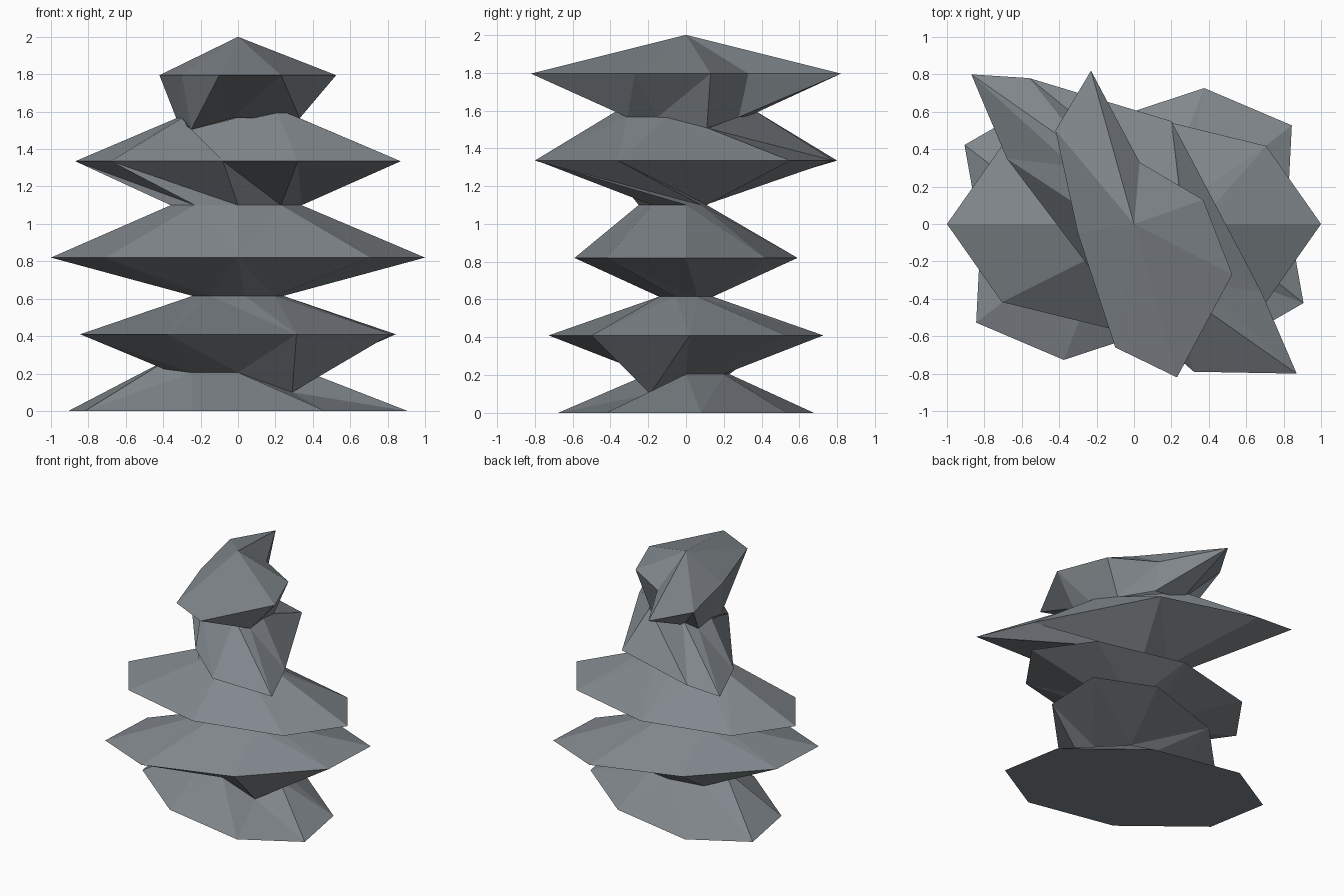
import bpy, bmesh
from math import cos, sin, radians, tau
from mathutils import Vector

cube = bpy.data.objects.get("Cube")
if cube:
    bpy.data.objects.remove(cube, do_unlink=True)

SIDES = 8
stone = bpy.data.materials.new("slate_grey")
stone.use_nodes = True
grey = (0.22, 0.245, 0.265, 1)
stone.diffuse_color = grey
stone.node_tree.nodes["Principled BSDF"].inputs["Base Color"].default_value = grey


def oval(a, b, turn, z):
    """Eight-sided oval ring turned about z."""
    t = radians(turn)
    ring = []
    for i in range(SIDES):
        p = tau * i / SIDES
        x, y = a * cos(p), b * sin(p)
        ring.append(Vector((x * cos(t) - y * sin(t), x * sin(t) + y * cos(t), z)))
    return ring


def level(points, z, moved=None):
    """Ring at one height, with a few corners raised or lowered."""
    moved = moved or {}
    return [Vector((x, y, moved.get(i, z))) for i, (x, y) in enumerate(points)]


def make_stone(name, rings, split='SHORT_EDGE', base=False, apex=None):
    """Skin a list of rings; optionally close the base and add a peak."""
    bm = bmesh.new()
    loops = [[bm.verts.new(p) for p in ring] for ring in rings]
    for low, high in zip(loops, loops[1:]):
        for i in range(SIDES):
            j = (i + 1) % SIDES
            bm.faces.new((low[i], low[j], high[j], high[i]))
    bmesh.ops.triangulate(bm, faces=bm.faces[:], quad_method=split)
    if base:
        bm.faces.new(loops[0][::-1])
    if apex:
        tip = bm.verts.new(apex)
        for i in range(SIDES):
            bm.faces.new((loops[-1][i], loops[-1][(i + 1) % SIDES], tip))
    mesh = bpy.data.meshes.new(name)
    bm.to_mesh(mesh)
    bm.free()
    mesh.materials.append(stone)
    bpy.context.collection.objects.link(bpy.data.objects.new(name, mesh))


# Wide rims of the five stones
rim_1 = oval(1.0, 0.59, -25, 0)
rim_2 = oval(0.995, 0.59, 32, 0.41)
rim_3 = oval(1.0, 0.59, 0, 0.82)
rim_4 = level([(0.87, -0.8), (0.68, -0.36), (0.2, 0.55), (-0.56, 0.78),
               (-0.87, 0.8), (-0.68, 0.35), (-0.08, -0.44), (0.32, -0.79)], 1.335)
rim_5 = level([(0.23, -0.82), (0.525, -0.27), (0.37, 0.13), (0.03, 0.33),
               (-0.23, 0.82), (-0.42, 0.5), (-0.3, -0.05), (-0.1, -0.66)], 1.795)

# Narrow waists where the stones meet; some stones sink into their neighbour
waist_1 = [(0.38, 0), (0.2, 0.2), (0, 0.23), (-0.29, 0.18),
           (-0.35, 0), (-0.25, -0.14), (0, -0.2), (0.29, -0.19)]
base_top = level(waist_1, 0.205, {4: 0.29, 7: 0.1})
second_bottom = level(waist_1, 0.205, {7: 0.1})
waist_2 = oval(0.25, 0.145, 14, 0.615)
waist_3 = level([(0.34, 0), (0.22, 0.08), (0, 0.11), (-0.24, 0.1),
                 (-0.36, 0), (-0.23, -0.18), (0, -0.25), (0.23, -0.18)], 1.1)
fourth_top = level([(0.33, -0.31), (0.3, -0.1), (0.25, 0.12), (-0.2, 0.33),
                    (-0.33, 0.31), (-0.3, 0.1), (-0.25, -0.12), (0.2, -0.33)],
                   1.565, {2: 1.505, 3: 1.62, 6: 1.505, 7: 1.62})
top_bottom = level([(0.33, -0.31), (0.31, -0.15), (0.25, 0.11), (0.03, 0.28),
                    (-0.2, 0.32), (-0.33, 0.31), (-0.25, -0.1), (-0.03, -0.3)],
                   1.565, {2: 1.505, 6: 1.505})

# Stones from bottom to top
make_stone("base_stone", [rim_1, base_top], 'ALTERNATE', base=True)
make_stone("second_stone", [second_bottom, rim_2, waist_2])
make_stone("middle_stone", [waist_2, rim_3, waist_3])
make_stone("fourth_stone", [waist_3, rim_4, fourth_top], 'ALTERNATE')
make_stone("top_stone", [top_bottom, rim_5], 'FIXED', apex=(0, 0, 2))
